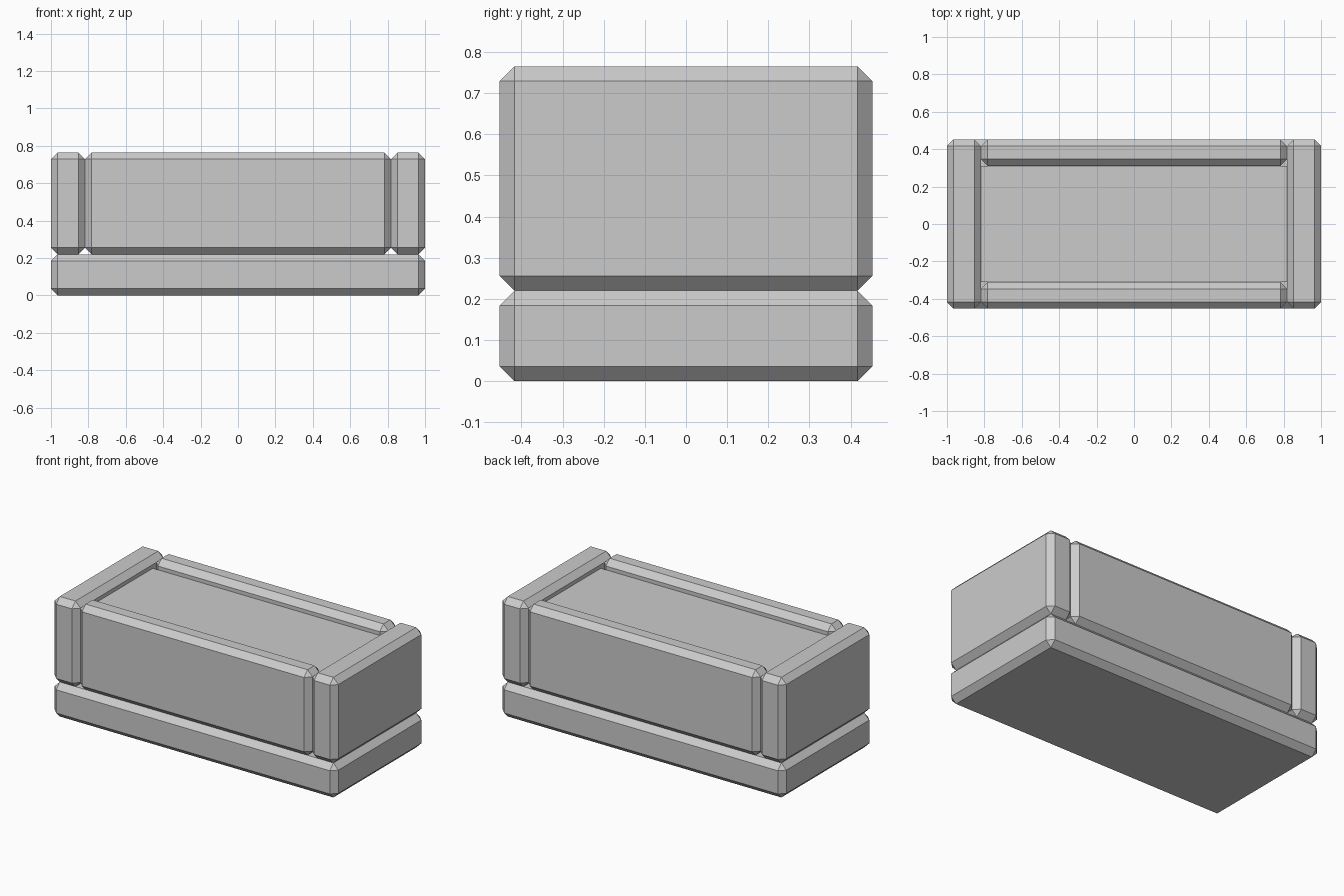
import bpy, bmesh
from mathutils import Vector

if "Cube" in bpy.data.objects:
    bpy.data.objects.remove(bpy.data.objects["Cube"])

CHAMFER = 0.036


def block(name, lo, hi, chamfer=CHAMFER):
    """Box between two corners with single-segment chamfered edges."""
    lo, hi = Vector(lo), Vector(hi)
    bm = bmesh.new()
    bmesh.ops.create_cube(bm, size=1)
    bmesh.ops.scale(bm, vec=hi - lo, verts=bm.verts)
    if chamfer:
        bmesh.ops.bevel(bm, geom=bm.edges[:], offset=chamfer, offset_type='OFFSET',
                        segments=1, profile=0.5, affect='EDGES')
    mesh = bpy.data.meshes.new(name)
    bm.to_mesh(mesh)
    bm.free()
    obj = bpy.data.objects.new(name, mesh)
    obj.location = (lo + hi) / 2
    bpy.context.collection.objects.link(obj)
    return obj


BASE_TOP, RIM = 0.22, 0.765

# Plinth
block("base", (-1, -0.453, 0), (1, 0.453, BASE_TOP))

# End walls
block("left_wall", (-1, -0.453, BASE_TOP), (-0.818, 0.453, RIM))
block("right_wall", (0.818, -0.453, BASE_TOP), (1, 0.453, RIM))

# Long walls between the end walls
block("front_wall", (-0.818, -0.453, BASE_TOP), (0.818, -0.311, RIM))
block("back_wall", (-0.818, 0.311, BASE_TOP), (0.818, 0.453, RIM))

# Sunken fill just below the rim
block("inner_fill", (-0.818, -0.311, 0.62), (0.818, 0.311, 0.705), chamfer=0)
